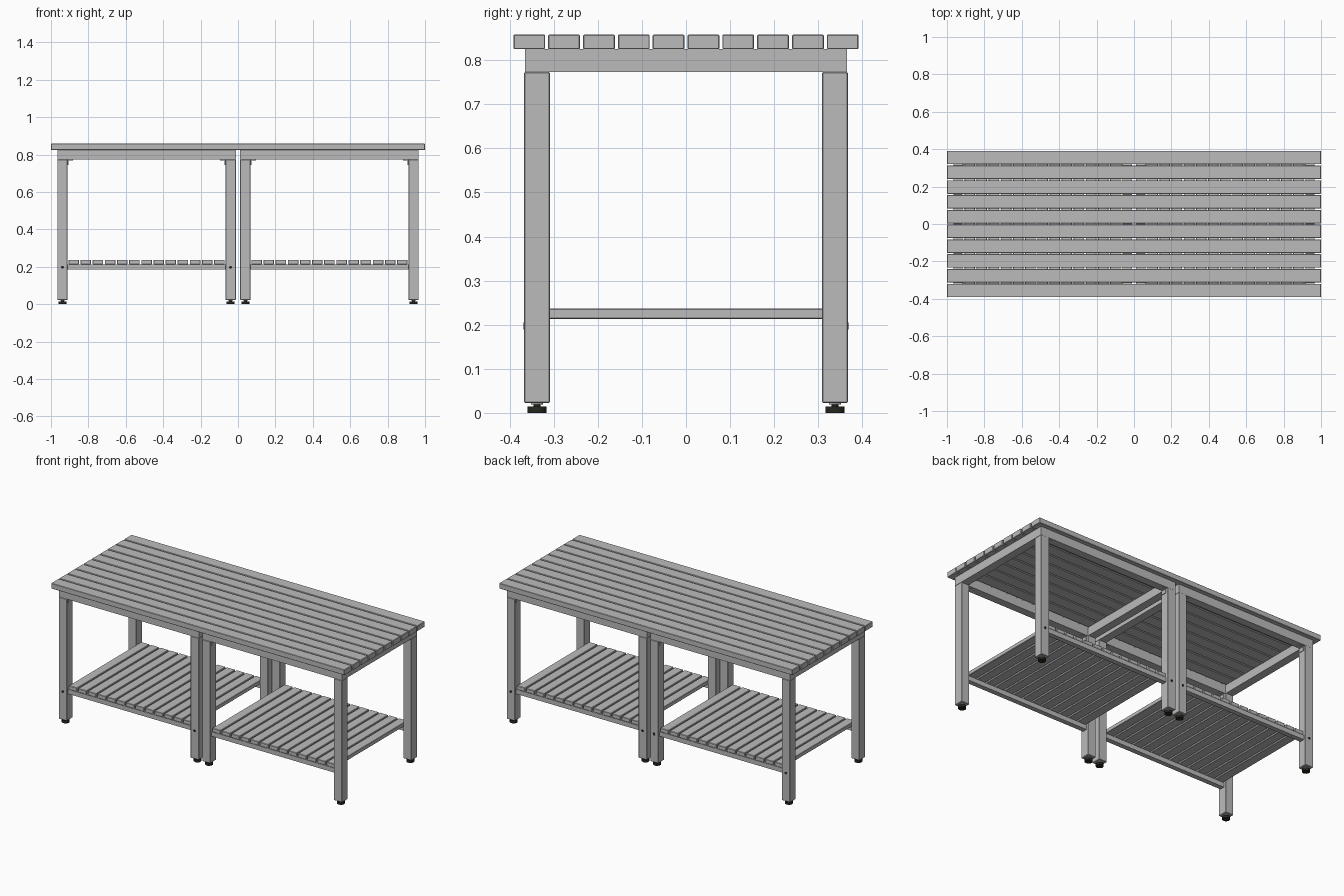
import bpy

cube = bpy.data.objects.get("Cube")
if cube:
    bpy.data.objects.remove(cube, do_unlink=True)


def material(name, rgb):
    m = bpy.data.materials.new(name)
    m.use_nodes = True
    m.diffuse_color = (*rgb, 1)
    m.node_tree.nodes["Principled BSDF"].inputs["Base Color"].default_value = (*rgb, 1)
    return m


GREY = material("grey", (0.5, 0.5, 0.5))
BLACK = material("black_rubber", (0.02, 0.02, 0.015))


def box(name, x, y, z, mat=GREY, bevel=0.0):
    """Box from (low, high) ranges along each axis."""
    spans = (x, y, z)
    bpy.ops.mesh.primitive_cube_add(size=1, location=[(a + b) / 2 for a, b in spans])
    ob = bpy.context.object
    ob.name = name
    ob.scale = [abs(b - a) for a, b in spans]
    bpy.ops.object.transform_apply(location=False, rotation=False, scale=True)
    ob.data.materials.append(mat)
    if bevel:
        mod = ob.modifiers.new("edge", "BEVEL")
        mod.width = bevel
    return ob


def disc(name, centre, radius, depth, mat, tilt=0.0, sides=24):
    bpy.ops.mesh.primitive_cylinder_add(vertices=sides, radius=radius, depth=depth,
                                        location=centre, rotation=(tilt, 0, 0))
    ob = bpy.context.object
    ob.name = name
    ob.data.materials.append(mat)
    bpy.ops.object.shade_smooth_by_angle()
    return ob


# Table top slats
TOP_SLATS, PITCH, WIDTH = 10, 0.079, 0.072
for i in range(TOP_SLATS):
    y = (i - (TOP_SLATS - 1) / 2) * PITCH
    box("top_slat", (-1, 1), (y - WIDTH / 2, y + WIDTH / 2), (0.825, 0.858), bevel=0.002)

LEG, DEPTH, BEAM = 0.055, 0.367, 0.05
INNER = DEPTH - 0.058
FRAME_LOW, FRAME_HIGH = 0.773, 0.825


def foot(x, y):
    disc("foot_pad", (x, y, 0.0075), 0.022, 0.015, BLACK)
    disc("foot_stem", (x, y, 0.018), 0.008, 0.012, BLACK, sides=12)
    disc("foot_collar", (x, y, 0.021), 0.014, 0.005, GREY)


def bench_unit(x0, x1, front_bolts):
    # Upper frame of square tubes
    for s in (-1, 1):
        box("long_apron", (x0, x1), (s * (DEPTH - BEAM), s * (DEPTH - 0.002)), (FRAME_LOW, FRAME_HIGH))
    for a, b in ((x0, x0 + BEAM), (x1 - BEAM, x1)):
        box("cross_apron", (a, b), (BEAM - DEPTH, DEPTH - BEAM), (FRAME_LOW, FRAME_HIGH))

    # Legs with feet, corner brackets and rail bolts
    for edge, inward in ((x0, 1), (x1, -1)):
        face = edge + inward * LEG
        middle = edge + inward * LEG / 2
        for s in (-1, 1):
            box("leg", (edge, face), (s * INNER, s * DEPTH), (0.023, FRAME_LOW), bevel=0.002)
            foot(middle, s * 0.338)
            ys = (s * 0.323, s * 0.353)
            box("bracket_upright", (face, face + inward * 0.004), ys, (0.745, FRAME_LOW))
            box("bracket_arm", (face, face + inward * 0.03), ys, (FRAME_LOW - 0.004, FRAME_LOW))
            if s > 0 or front_bolts:
                disc("rail_bolt", (middle, s * DEPTH, 0.197), 0.008, 0.004, BLACK, tilt=1.5708, sides=12)

    # Lower shelf rails and slats
    a, b = x0 + LEG, x1 - LEG
    for s in (-1, 1):
        box("shelf_rail", (a, b), (s * 0.323, s * 0.353), (0.185, 0.213))
    count = 13
    pitch = (b - a) / count
    for i in range(count):
        x = a + (i + 0.5) * pitch
        box("shelf_slat", (x - 0.028, x + 0.028), (-0.353, 0.353), (0.213, 0.237), bevel=0.002)


bench_unit(-0.966, -0.012, True)
bench_unit(0.012, 0.966, False)
